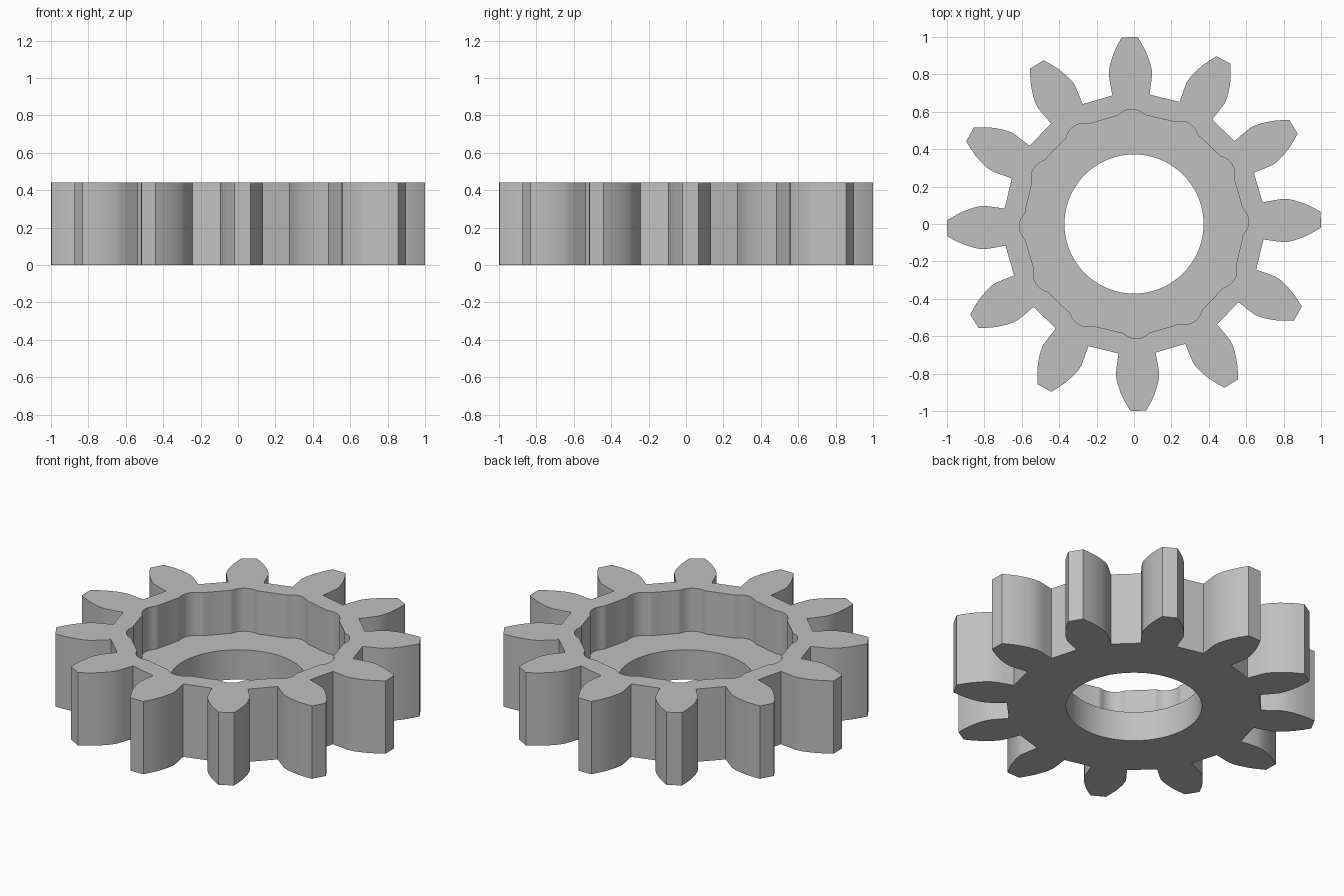
import bpy, bmesh, math

if "Cube" in bpy.data.objects:
    bpy.data.objects.remove(bpy.data.objects["Cube"])

TEETH = 12
HEIGHT = 0.44
FLOOR = 0.18
START = math.radians(1.35)

grey = bpy.data.materials.new("mid grey")
grey.diffuse_color = (0.53, 0.53, 0.53, 1)
grey.use_nodes = True
grey.node_tree.nodes["Principled BSDF"].inputs["Base Color"].default_value = grey.diffuse_color


def mirrored(half):
    """Half profile of (radial, sideways) points, ending nearest the centre line."""
    left = [(r, -s) for r, s in half]
    right = [(r, s) for r, s in reversed(half) if s > 0]
    return left + right


def ring(profile):
    """Repeat one profile around the axis as a closed outline."""
    points = []
    for i in range(TEETH):
        a = START + math.tau * i / TEETH
        c, s = math.cos(a), math.sin(a)
        points += [(r * c - t * s, r * s + t * c) for r, t in profile]
    return points


def prism(name, outline, z0, z1):
    """Extrude a closed outline between two heights."""
    bm = bmesh.new()
    face = bm.faces.new([bm.verts.new((x, y, z0)) for x, y in outline])
    top = bmesh.ops.extrude_face_region(bm, geom=[face])["geom"]
    bmesh.ops.translate(bm, vec=(0, 0, z1 - z0),
                        verts=[g for g in top if isinstance(g, bmesh.types.BMVert)])
    bmesh.ops.recalc_face_normals(bm, faces=bm.faces)
    mesh = bpy.data.meshes.new(name)
    bm.to_mesh(mesh)
    bm.free()
    mesh.materials.append(grey)
    obj = bpy.data.objects.new(name, mesh)
    bpy.context.collection.objects.link(obj)
    return obj


# Toothed body
tooth = mirrored([(0.69, 0.099), (0.75, 0.109), (0.80, 0.116), (0.83, 0.113),
                  (0.86, 0.106), (0.89, 0.096), (0.92, 0.085), (0.96, 0.065),
                  (0.999, 0.0425)])
gear = prism("gear_body", ring(tooth), 0, HEIGHT)

# Scalloped pocket, open at the top
scallop = mirrored([(0.578, 0.088), (0.579, 0.077), (0.584, 0.068), (0.594, 0.056),
                    (0.604, 0.040), (0.611, 0.020), (0.613, 0)])
pocket = prism("pocket_cutter", ring(scallop), FLOOR, HEIGHT + 0.2)

# Round bore through the floor
circle = [(0.372 * math.cos(math.tau * i / 72), 0.372 * math.sin(math.tau * i / 72))
          for i in range(72)]
bore = prism("bore_cutter", circle, -0.2, HEIGHT + 0.4)

bpy.context.view_layer.objects.active = gear
for cutter in (pocket, bore):
    cutter.hide_render = True
    mod = gear.modifiers.new("cut", "BOOLEAN")
    mod.operation = "DIFFERENCE"
    mod.solver = "EXACT"
    mod.object = cutter
    bpy.ops.object.modifier_apply(modifier=mod.name)
    bpy.data.objects.remove(cutter)

# Smooth flanks, sharp rims
bpy.ops.object.select_all(action="DESELECT")
gear.select_set(True)
bpy.ops.object.shade_smooth_by_angle(angle=math.radians(25))
